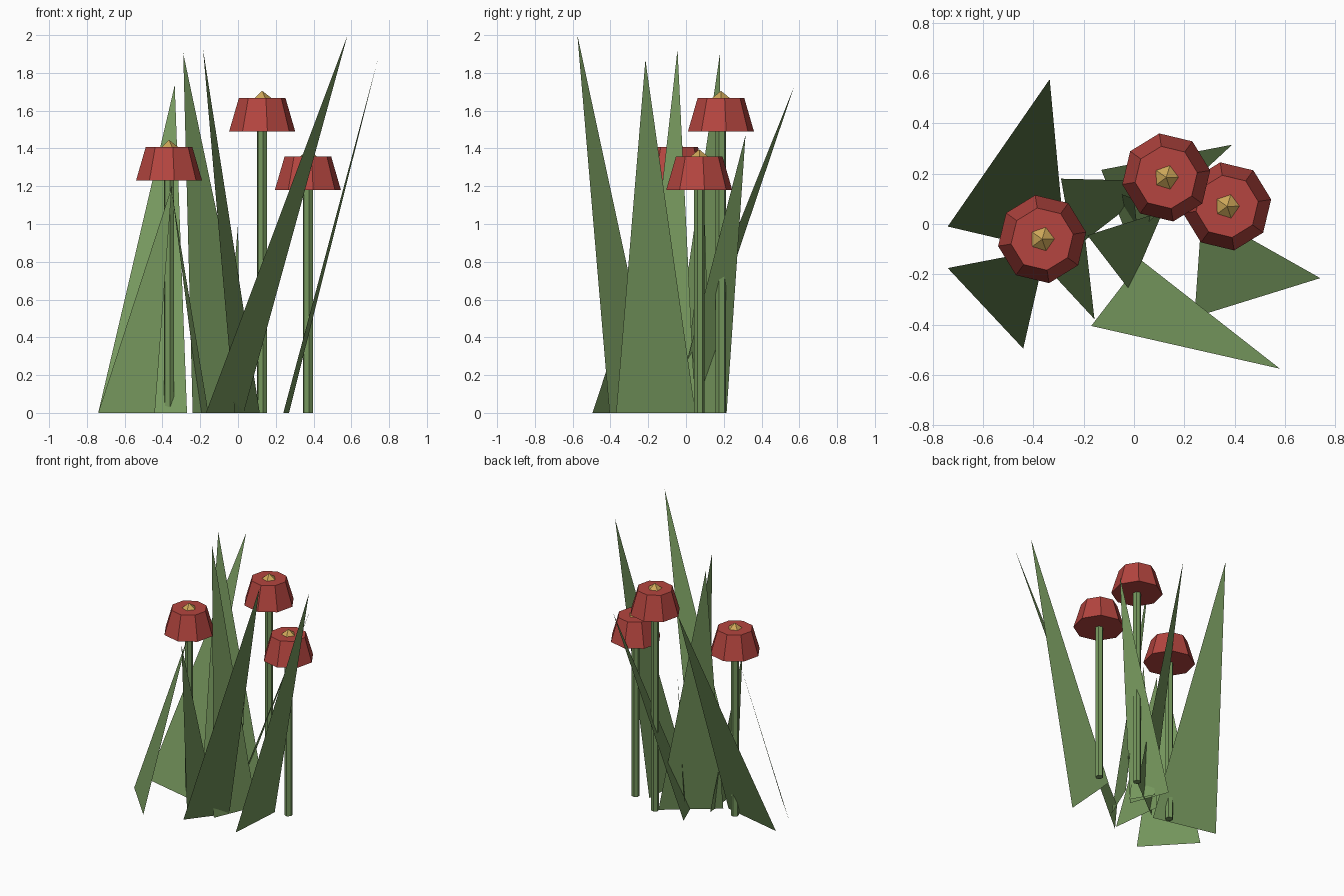
import bpy, bmesh, math
from mathutils import Matrix, Vector

cube = bpy.data.objects.get("Cube")
if cube:
    bpy.data.objects.remove(cube)


def material(name, rgb):
    m = bpy.data.materials.new(name)
    m.use_nodes = True
    colour = (*rgb, 1)
    m.diffuse_color = colour
    bsdf = next(n for n in m.node_tree.nodes if n.type == "BSDF_PRINCIPLED")
    bsdf.inputs["Base Color"].default_value = colour
    return m


green = material("leaf green", (0.18, 0.31, 0.11))
red = material("petal red", (0.46, 0.06, 0.05))
gold = material("centre gold", (0.62, 0.39, 0.10))


def finish(name, bm, mat):
    mesh = bpy.data.meshes.new(name)
    bm.to_mesh(mesh)
    bm.free()
    mesh.materials.append(mat)
    ob = bpy.data.objects.new(name, mesh)
    bpy.context.collection.objects.link(ob)
    return ob


def cone(name, mat, x, y, z0, z1, r0, r1, sides, turn):
    bm = bmesh.new()
    place = Matrix.Translation((x, y, (z0 + z1) / 2)) @ Matrix.Rotation(math.radians(turn), 4, "Z")
    bmesh.ops.create_cone(bm, cap_ends=True, segments=sides, radius1=r0,
                          radius2=r1, depth=z1 - z0, matrix=place)
    bmesh.ops.remove_doubles(bm, verts=bm.verts, dist=0.0001)
    return finish(name, bm, mat)


def blade(name, left, right, tip):
    """Single flat pointed leaf from a base edge on the ground."""
    bm = bmesh.new()
    a, b, c = Vector((*left, 0)), Vector((*right, 0)), Vector(tip)
    if (b - a).cross(c - a).z < 0:
        a, b = b, a
    bm.faces.new([bm.verts.new(p) for p in (a, b, c)])
    return finish(name, bm, green)


# Grass blades: two base corners and the tip
blades = {
    "back_left": ((-0.74, -0.01), (-0.27, -0.12), (-0.335, 0.575, 1.735)),
    "front_left": ((-0.74, -0.175), (-0.44, -0.495), (-0.35, -0.10, 1.2)),
    "tall_middle": ((-0.24, -0.10), (0.11, 0.17), (-0.29, 0.18, 1.905)),
    "tall_front": ((-0.17, -0.405), (0.03, -0.145), (0.58, -0.575, 2.0)),
    "tall_right": ((0.24, -0.37), (0.27, 0.05), (0.74, -0.215, 1.87)),
    "tall_centre": ((-0.018, -0.262), (0.115, 0.05), (-0.185, -0.045, 1.925)),
    "short_left": ((-0.157, -0.378), (-0.2, 0.0), (-0.35, -0.17, 1.17)),
    "short_centre": ((-0.08, 0.13), (0.015, -0.03), (0.0, 0.10, 1.0)),
    "back_right": ((-0.13, 0.215), (-0.02, -0.065), (0.39, 0.315, 1.47)),
}
for name, points in blades.items():
    blade("grass_blade_" + name, *points)

# Flowers: stem, faceted bell and pointed centre
flowers = {
    "left": (-0.365, -0.06, 1.23),
    "back": (0.128, 0.185, 1.49),
    "right": (0.37, 0.07, 1.18),
}
for name, (x, y, z) in flowers.items():
    cone("stem_" + name, green, x, y, 0, z + 0.02, 0.028, 0.028, 6, 10)
    cone("petals_" + name, red, x, y, z, z + 0.177, 0.177, 0.125, 8, 9)
    cone("flower_centre_" + name, gold, x, y, z + 0.17, z + 0.215, 0.058, 0, 5, 55)
